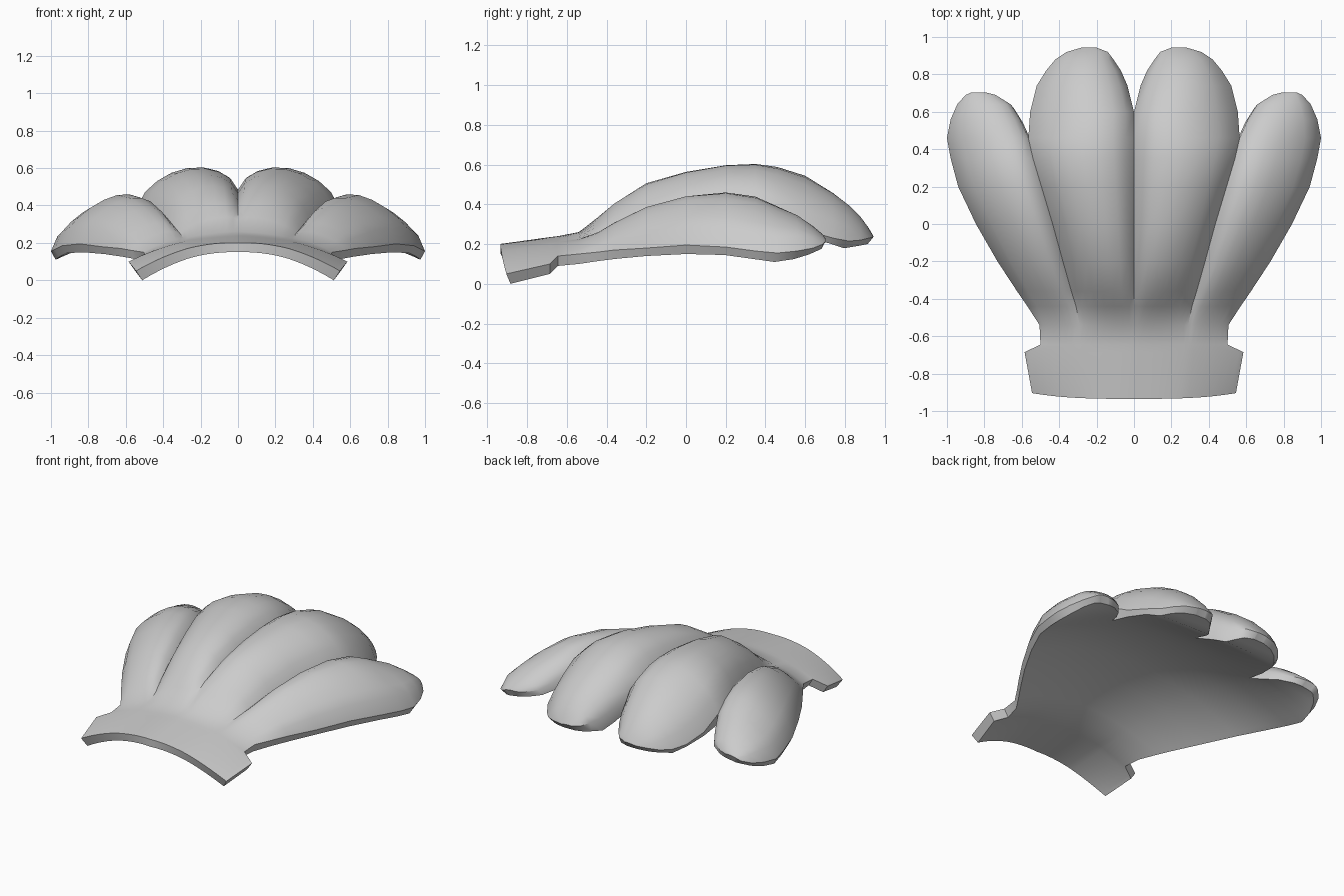
import bpy, bmesh, math

if "Cube" in bpy.data.objects:
    bpy.data.objects.remove(bpy.data.objects["Cube"])

# Lobe sections: y, inner x, outer x, inner edge z, outer edge z, ridge z
INNER = [(-.935, 0, .27, .20, .17, .195), (-.685, 0, .295, .235, .205, .225),
         (-.645, 0, .29, .24, .21, .23), (-.54, 0, .29, .26, .225, .25),
         (-.44, 0, .31, .325, .25, .325), (-.36, 0, .335, .37, .28, .395),
         (-.2, 0, .38, .425, .335, .50), (0, 0, .435, .465, .385, .56),
         (.2, 0, .495, .485, .41, .595), (.35, 0, .54, .485, .395, .60),
         (.46, 0, .565, .47, .345, .58), (.60, 0, .555, .41, .27, .535),
         (.74, .035, .52, .32, .23, .455), (.82, .07, .47, .28, .215, .395),
         (.88, .11, .42, .26, .22, .335), (.92, .14, .36, .25, .23, .28),
         (.943, .20, .28, .24, .235, .24)]
OUTER = [(.545, .05, .12), (.585, .10, .162), (.50, .14, .18), (.505, .15, .20),
         (.57, .16, .245), (.625, .17, .295), (.73, .18, .37), (.845, .195, .42),
         (.94, .185, .43), (.98, .165, .405), (1.0, .155, .365)]
OUTER = [(a[0], a[2], b[0], a[4], b[1], b[2]) for a, b in zip(INNER, OUTER)]
OUTER += [(.56, .61, .98, .28, .165, .335), (.64, .66, .945, .245, .18, .285),
          (.69, .74, .90, .23, .20, .245), (.703, .79, .87, .225, .215, .225)]

# Underside: y, centre z, edge z, half width
UNDER = [(-.645, .19, .09, .5), (-.54, .205, .10, .505), (-.36, .275, .125, .625),
         (-.2, .325, .14, .73), (0, .365, .15, .845), (.2, .375, .145, .94),
         (.46, .335, .11, 1), (.6, .285, .12, 1), (.7, .245, .155, 1),
         (.82, .19, .14, 1), (.95, .205, .16, 1)]
COLS = 8


def under(x, y):
    for a, b in zip(UNDER, UNDER[1:]):
        if y <= b[0]:
            break
    t = min(1, max(0, (y - a[0]) / (b[0] - a[0])))
    c, e, w = (p + (q - p) * t for p, q in zip(a[1:], b[1:]))
    return e + (c - e) * (1 - min(1, abs(x) / w) ** 2)


def add_lobe(bm, rows, side, near_pow, far_pow):
    grid = []
    for y, xl, xr, zl, zr, ridge in rows:
        line = []
        for i in range(COLS + 1):
            s = i / COLS
            s = (s + .5 - .5 * math.cos(math.pi * s)) / 2
            x = xl + (xr - xl) * s
            power = 1 if y < -.5 else near_pow if s < .5 else far_pow
            dome = max(0, 1 - (2 * s - 1) ** 2) ** power
            z = zl + (zr - zl) * s + (ridge - (zl + zr) / 2) * dome
            yy = y + .03 * (x / .54) ** 3 if y < -.9 else y
            line.append(bm.verts.new((side * x, yy, z)))
        grid.append(line)
    for a, b in zip(grid, grid[1:]):
        for i in range(COLS):
            f = [a[i], a[i + 1], b[i + 1], b[i]]
            bm.faces.new(f if side > 0 else f[::-1])


# Ribbed top surface, all four lobes and the front band
bm = bmesh.new()
for side in (1, -1):
    add_lobe(bm, INNER, side, .68, .68)
    add_lobe(bm, OUTER, side, .75, .45)
bmesh.ops.remove_doubles(bm, verts=bm.verts, dist=.0005)

# Smooth hollow underside and rim walls
top_faces = list(bm.faces)
rim = [e for e in bm.edges if e.is_boundary]
low = {}
for v in list(bm.verts):
    x, y, z = v.co
    if y < -.6:
        lean = .02 * abs(x) / .54 if y < -.8 else 0
        low[v] = bm.verts.new((x * .94, y + lean, z - .05))
    else:
        ys = .97 if y > 0 else 1
        low[v] = bm.verts.new((x * .975, y * ys, min(under(x, y), z - .025)))
for f in top_faces:
    bm.faces.new([low[v] for v in reversed(f.verts)])
for e in rim:
    a, b = e.verts
    bm.faces.new((a, b, low[b], low[a]))
bmesh.ops.recalc_face_normals(bm, faces=bm.faces)

mesh = bpy.data.meshes.new("ribbed_shell")
bm.to_mesh(mesh)
bm.free()
shell = bpy.data.objects.new("ribbed_shell", mesh)
bpy.context.collection.objects.link(shell)
bpy.context.view_layer.objects.active = shell
shell.select_set(True)
bpy.ops.object.shade_smooth_by_angle(angle=math.radians(35))
